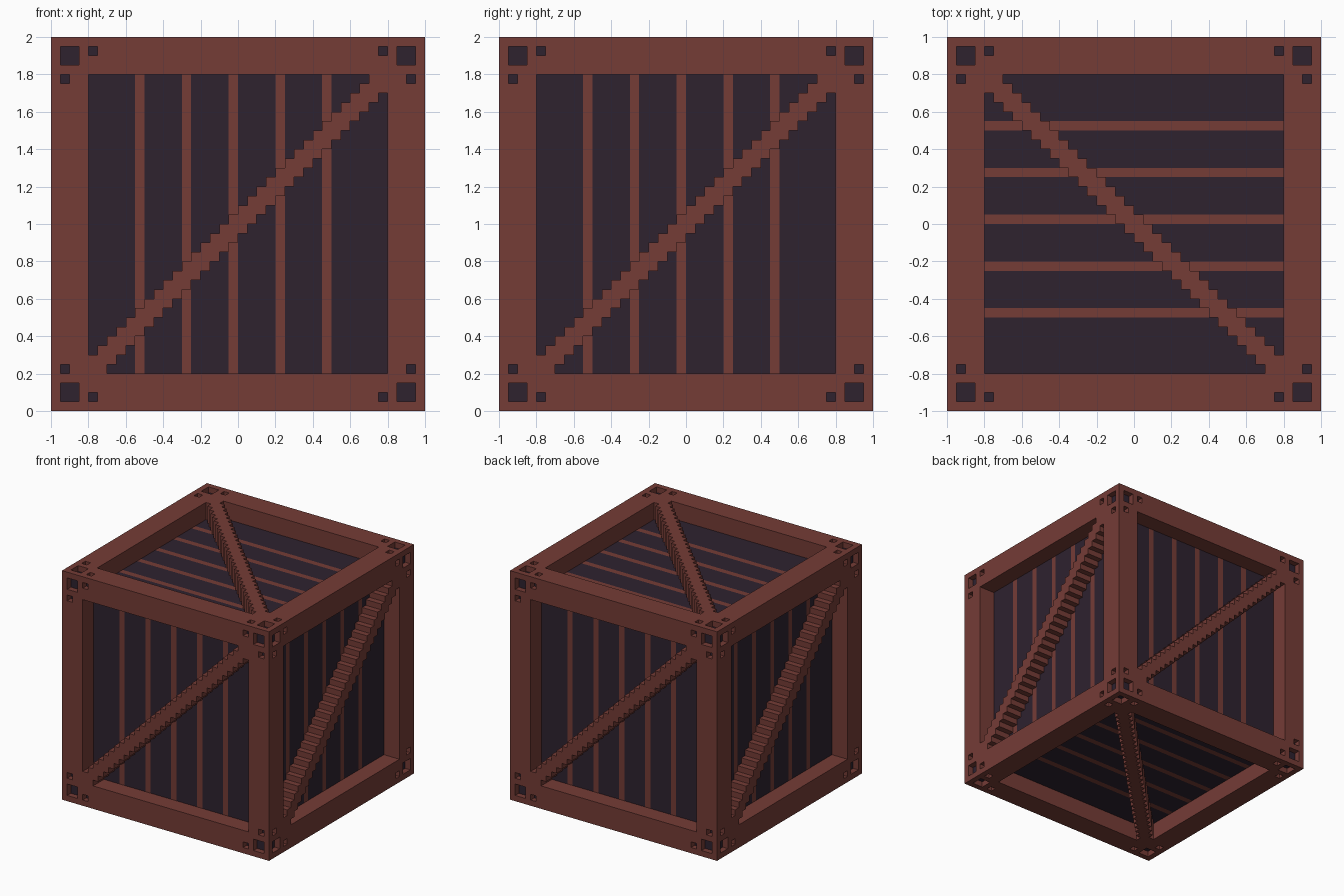
import bpy, bmesh
from mathutils import Vector

if "Cube" in bpy.data.objects:
    bpy.data.objects.remove(bpy.data.objects["Cube"])


def linear(r, g, b):
    return tuple(((c / 255 + 0.055) / 1.055) ** 2.4 for c in (r, g, b)) + (1.0,)


def material(name, rgb):
    m = bpy.data.materials.new(name)
    m.diffuse_color = linear(*rgb)
    m.use_nodes = True
    m.node_tree.nodes["Principled BSDF"].inputs["Base Color"].default_value = m.diffuse_color
    return m


MATS = [material("rust_red", (117, 60, 54)), material("dark_plum", (46, 34, 47))]
RED, DARK = 0, 1
RECESS, POCKET, INNER = 0.15, 0.05, 0.8

# The six sides: pattern axes u, v (u x v = outward normal)
SIDES = {
    "front": ((1, 0, 0), (0, 0, 1)),
    "right": ((0, 1, 0), (0, 0, 1)),
    "back": ((-1, 0, 0), (0, 0, 1)),
    "left": ((0, -1, 0), (0, 0, 1)),
    "top": ((0, -1, 0), (1, 0, 0)),
    "bottom": ((0, -1, 0), (-1, 0, 0)),
}


class Side:
    """Draws faces on one side of the cube in (u, v, depth) coordinates."""

    def __init__(self, bm, axes):
        self.bm = bm
        self.u, self.v = Vector(axes[0]), Vector(axes[1])
        self.n = self.u.cross(self.v)

    def poly(self, pts, mat):
        f = self.bm.faces.new([self.bm.verts.new(
            self.u * u + self.v * v + self.n * (1 - d) + Vector((0, 0, 1))) for u, v, d in pts])
        f.material_index = mat

    def flat(self, outline, d, mat):
        self.poly([(u, v, d) for u, v in outline], mat)

    def walls(self, outline, d, inward):
        for a, b in zip(outline, outline[1:] + outline[:1]):
            quad = [(*a, 0), (*b, 0), (*b, d), (*a, d)]
            self.poly(quad if inward else quad[::-1], RED)


def rect(u0, v0, u1, v1):
    return [(u0, v0), (u1, v0), (u1, v1), (u0, v1)]


def finish(bm, name):
    bmesh.ops.remove_doubles(bm, verts=bm.verts, dist=1e-5)
    me = bpy.data.meshes.new(name)
    bm.to_mesh(me)
    bm.free()
    for m in MATS:
        me.materials.append(m)
    bpy.context.collection.objects.link(bpy.data.objects.new(name, me))


def is_pocket(u, v):
    """Corner pockets: one large square and two small ones per corner."""
    a, b = abs(u), abs(v)
    big = 0.85 < a < 0.95 and 0.85 < b < 0.95
    small = any(0.75 < p < 0.8 and 0.9 < q < 0.95 for p, q in ((a, b), (b, a)))
    return big, small


# Frame: border on every side with corner pockets and an inner rim
half = [0.75, 0.8, 0.85, 0.9, 0.95, 1.0]
cuts = [-c for c in reversed(half)] + half
bm = bmesh.new()
for axes in SIDES.values():
    s = Side(bm, axes)
    for u0, u1 in zip(cuts, cuts[1:]):
        for v0, v1 in zip(cuts, cuts[1:]):
            cu, cv = (u0 + u1) / 2, (v0 + v1) / 2
            if max(abs(cu), abs(cv)) < INNER:
                continue
            big, small = is_pocket(cu, cv)
            s.flat(rect(u0, v0, u1, v1), POCKET if big or small else 0, DARK if big or small else RED)
            if small:
                s.walls(rect(u0, v0, u1, v1), POCKET, True)
    for u in (-0.9, 0.9):
        for v in (-0.9, 0.9):
            s.walls(rect(u - 0.05, v - 0.05, u + 0.05, v + 0.05), POCKET, True)
    s.walls(rect(-INNER, -INNER, INNER, INNER), RECESS, True)
finish(bm, "crate_frame")

# Panels: dark recessed boards with five thin red slats
bounds = [-INNER]
for i in range(5):
    start = -0.55 + 0.25 * i
    bounds += [start, start + 0.05]
bounds.append(INNER)
for name, axes in SIDES.items():
    bm = bmesh.new()
    s = Side(bm, axes)
    for i, (u0, u1) in enumerate(zip(bounds, bounds[1:])):
        s.flat(rect(u0, -INNER, u1, INNER), RECESS, RED if i % 2 else DARK)
    finish(bm, name + "_panel")

# Braces: stepped diagonal beam across each panel, flush with the frame
lower, upper = [], []
for i in range(4, 36):
    lo, hi = max(i - 1, 4), min(i + 2, 36)
    lower += [(i, lo), (i + 1, lo)]
    upper += [(i, hi), (i + 1, hi)]
outline = []
for p in lower + upper[::-1]:
    q = (p[0] * 0.05 - 1, p[1] * 0.05 - 1)
    if q not in outline:
        outline.append(q)
for name, axes in SIDES.items():
    bm = bmesh.new()
    s = Side(bm, axes)
    s.flat(outline, 0, RED)
    s.walls(outline, RECESS, False)
    finish(bm, name + "_brace")
